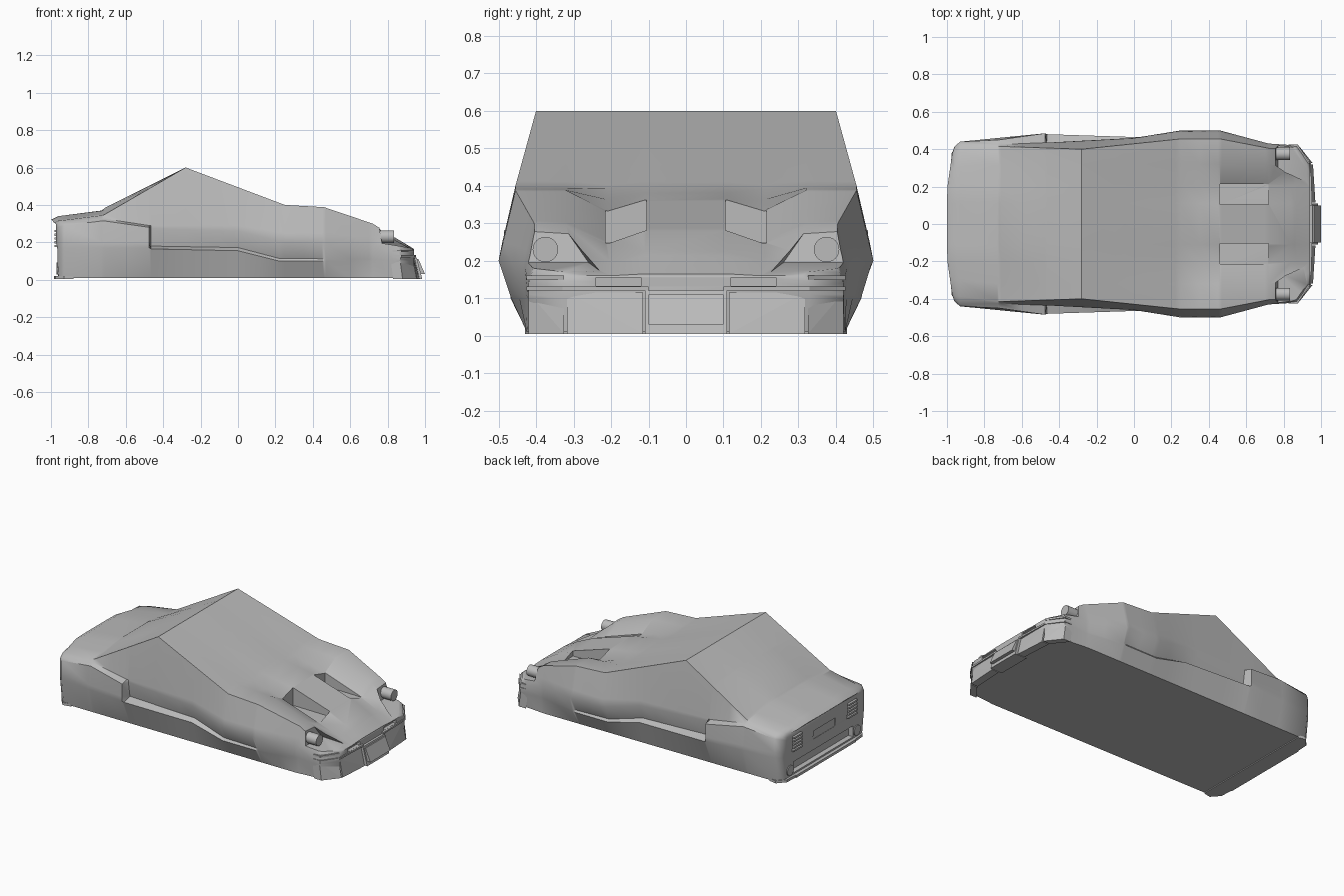
import bpy, bmesh, math
from mathutils import Vector

if "Cube" in bpy.data.objects:
    bpy.data.objects.remove(bpy.data.objects["Cube"])

paint = bpy.data.materials.new("grey_clay")
paint.diffuse_color = (0.5, 0.5, 0.5, 1)
paint.use_nodes = True
paint.node_tree.nodes["Principled BSDF"].inputs["Base Color"].default_value = paint.diffuse_color


def finish(name, bm):
    bmesh.ops.recalc_face_normals(bm, faces=bm.faces)
    me = bpy.data.meshes.new(name)
    bm.to_mesh(me)
    bm.free()
    me.materials.append(paint)
    ob = bpy.data.objects.new(name, me)
    bpy.context.collection.objects.link(ob)
    return ob


def hull(name, pts):
    bm = bmesh.new()
    vs = [bm.verts.new(p) for p in pts]
    bmesh.ops.convex_hull(bm, input=vs)
    loose = [v for v in bm.verts if not v.link_faces]
    bmesh.ops.delete(bm, geom=loose, context='VERTS')
    return finish(name, bm)


def box(name, x0, x1, y0, y1, z0, z1):
    return hull(name, [(x, y, z) for x in (x0, x1) for y in (y0, y1) for z in (z0, z1)])


def prism_y(name, profile, y0, y1):
    return hull(name, [(x, y, z) for y in (y0, y1) for x, z in profile])


def slab(name, top, bottom, z0, z1, s, depth=0.05):
    # upright panel between two plan points at its top and bottom edges
    pts = []
    for d in (0, depth):
        pts += [(x - d, s * y, z1) for x, y in top] + [(x - d, s * y, z0) for x, y in bottom]
    return hull(name, pts)


def rod(name, x0, x1, y, z, r):
    ring = [(r * math.cos(a * math.tau / 24), r * math.sin(a * math.tau / 24)) for a in range(24)]
    ob = hull(name, [(x, y + c, z + d) for x in (x0, x1) for c, d in ring])
    smooth(ob)
    return ob


def smooth(ob, deg=38):
    bpy.ops.object.select_all(action='DESELECT')
    ob.select_set(True)
    bpy.context.view_layer.objects.active = ob
    bpy.ops.object.shade_smooth_by_angle(angle=math.radians(deg))


# Body: long character lines (x, y, z) running tail to nose, lofted and mirrored
bottom = [(-1, .36, .01), (-.93, .42, .01), (.7, .425, .01), (.86, .41, .01), (.94, .32, .01)]
sill = [(-1, .38, .16), (-.93, .44, .17), (-.475, .485, .17), (-.465, .48, .165), (0, .465, .155),
        (.22, .468, .1), (.46, .468, .1), (.72, .425, .1), (.87, .42, .1), (.94, .33, .1)]
channel = [(-1, .38, .2), (-.93, .44, .2), (-.475, .485, .2), (-.465, .42, .18), (0, .434, .172),
           (.22, .455, .114), (.45, .46, .112), (.47, .47, .11), (.72, .427, .11), (.87, .42, .11), (.94, .33, .11)]
flank = [(-1, .38, .27), (-.93, .44, .29), (-.72, .45, .315), (-.475, .485, .28), (-.465, .435, .275),
         (0, .46, .26), (.25, .5, .2), (.46, .5, .2), (.72, .43, .18), (.87, .42, .14), (.94, .33, .13)]
belt = [(-1, .375, .285), (-.93, .43, .305), (-.72, .425, .327), (-.475, .435, .29), (-.465, .435, .29),
        (0, .456, .29), (.25, .49, .25), (.46, .488, .25), (.72, .42, .23), (.87, .41, .17), (.94, .325, .145)]
shoulder = [(-1, .36, .3), (-.96, .385, .315), (-.72, .415, .345), (-.28, .4, .6), (.25, .455, .4),
            (.46, .455, .388), (.72, .405, .3), (.84, .4, .225), (.94, .31, .16)]
fender = [(-1, .3, .305), (-.96, .3, .32), (-.72, .32, .353), (-.28, .32, .6), (.25, .32, .4),
          (.46, .32, .388), (.72, .32, .295), (.84, .3, .22), (.94, .26, .16)]
valley = [(-1, .2, .32), (-.96, .2, .34), (-.72, .2, .37), (-.28, .21, .6), (.25, .21, .392),
          (.46, .21, .332), (.72, .21, .245), (.94, .2, .16)]
ridge = [(-1, .11, .32), (-.96, .11, .34), (-.73, .11, .37), (-.71, .11, .385), (-.28, .11, .6),
         (.25, .11, .398), (.46, .11, .362), (.72, .11, .28), (.84, .11, .225), (.94, .11, .165)]
lines = [bottom, sill, channel, flank, belt, shoulder, fender, valley, ridge]


def along(line, x):
    for a, b in zip(line, line[1:]):
        if x <= b[0] + 1e-6:
            t = (x - a[0]) / (b[0] - a[0])
            return Vector(a).lerp(Vector(b), t)
    return Vector(line[-1])


stations = sorted({k[0] for line in lines for k in line} | {-.6, -.1, .12, .35, .6})
bm = bmesh.new()
rings = []
for x in stations:
    half = [along(line, x) for line in lines]
    if x == -1:                                   # tail undercut and plan curve
        for p in half:
            p.x = min(-.963, -.965 - .035 * min(1, p.z / .2) + .14 * max(0, p.y - .18))
    rings.append([bm.verts.new(p) for p in half] +
                 [bm.verts.new((p.x, -p.y, p.z)) for p in reversed(half)])
n = len(rings[0])
for a, b in zip(rings, rings[1:]):
    for i in range(n):
        j = (i + 1) % n
        bm.faces.new((a[i], a[j], b[j], b[i]))
for r in (rings[0], rings[-1]):
    for i in range(n // 2 - 1):
        bm.faces.new((r[i], r[i + 1], r[n - 2 - i], r[n - 1 - i]))
body = finish("body", bm)

# Recesses: bonnet vents, lamp pockets, grille slots, tail lamp and bumper openings
cutters = [box("tail_opening_cutter", -1.1, -.93, -.3, .3, .03, .1),
           box("plate_recess_cutter", -1.1, -.965, -.11, .11, .17, .225)]
for s in (-1, 1):
    cutters.append(prism_y("vent_cutter", [(.46, .25), (.46, .5), (.72, .5), (.72, .247)], s * .105, s * .215))
    cutters.append(hull("lamp_pocket_cutter", [
        (x, s * y, z) for x, y, z in [(.75, .34, .31), (.75, .46, .31), (.77, .26, .195), (.77, .46, .195),
                                      (1, .34, .31), (1, .46, .31), (1, .21, .158), (1, .46, .158)]]))
    cutters.append(box("grille_cutter", .92, 1.1, s * .12, s * .24, .132, .155))
    cutters.append(box("tail_lamp_cutter", -1.1, -.955, s * .23, s * .32, .17, .27))
for c in cutters:
    c.hide_render = True
    mod = body.modifiers.new("cut", 'BOOLEAN')
    mod.object = c
    mod.operation = 'DIFFERENCE'
    mod.solver = 'EXACT'
    bpy.context.view_layer.objects.active = body
    bpy.ops.object.modifier_apply(modifier=mod.name)
    bpy.data.objects.remove(c)
smooth(body, 45)

for s in (-1, 1):
    # Headlamps
    rod("headlamp", .74, .835, s * .375, .23, .034)
    # Lower nose panels and the bumper strip above them
    slab("nose_corner_panel", [(.865, .42), (.933, .325)], [(.88, .42), (.955, .325)], .005, .115, s)
    slab("nose_panel", [(.937, .317), (.945, .115)], [(.957, .317), (.97, .115)], .005, .115, s)
    for top in ([(.875, .425), (.945, .33)], [(.945, .33), (.953, .1)]):
        slab("bumper_strip", top, top, .12, .131, s)
    slab("bumper_cap", [(.875, .425), (.942, .325)], [(.875, .425), (.942, .325)], .148, .16, s)
    # Slatted tail lamps
    for k in range(5):
        z = .175 + k * .02
        box("tail_lamp_slat", -.982, -.95, s * .232, s * .318, z, z + .011)
    # Exhaust tips
    rod("exhaust_tip", -.97, -.9, s * .335, .06, .032)
    # Rear corner of the lower tray
    hull("tray_corner", [(x, s * y, z) for z in (.004, .02)
                         for x, y in [(-.98, .3), (-.975, .38), (-.93, .43), (-.88, .42), (-.88, .3)]])

# Centre nose bracket with a raised plate
prism_y("nose_bracket", [(.9, .005), (.94, .12), (.955, .12), (.985, .005)], -.11, .11)
prism_y("nose_plate", [(.94, .11), (.965, .11), (1, .03), (.94, .03)], -.1, .1)
# Rear tray lip
box("rear_tray", -.985, -.88, -.3, .3, .004, .02)
